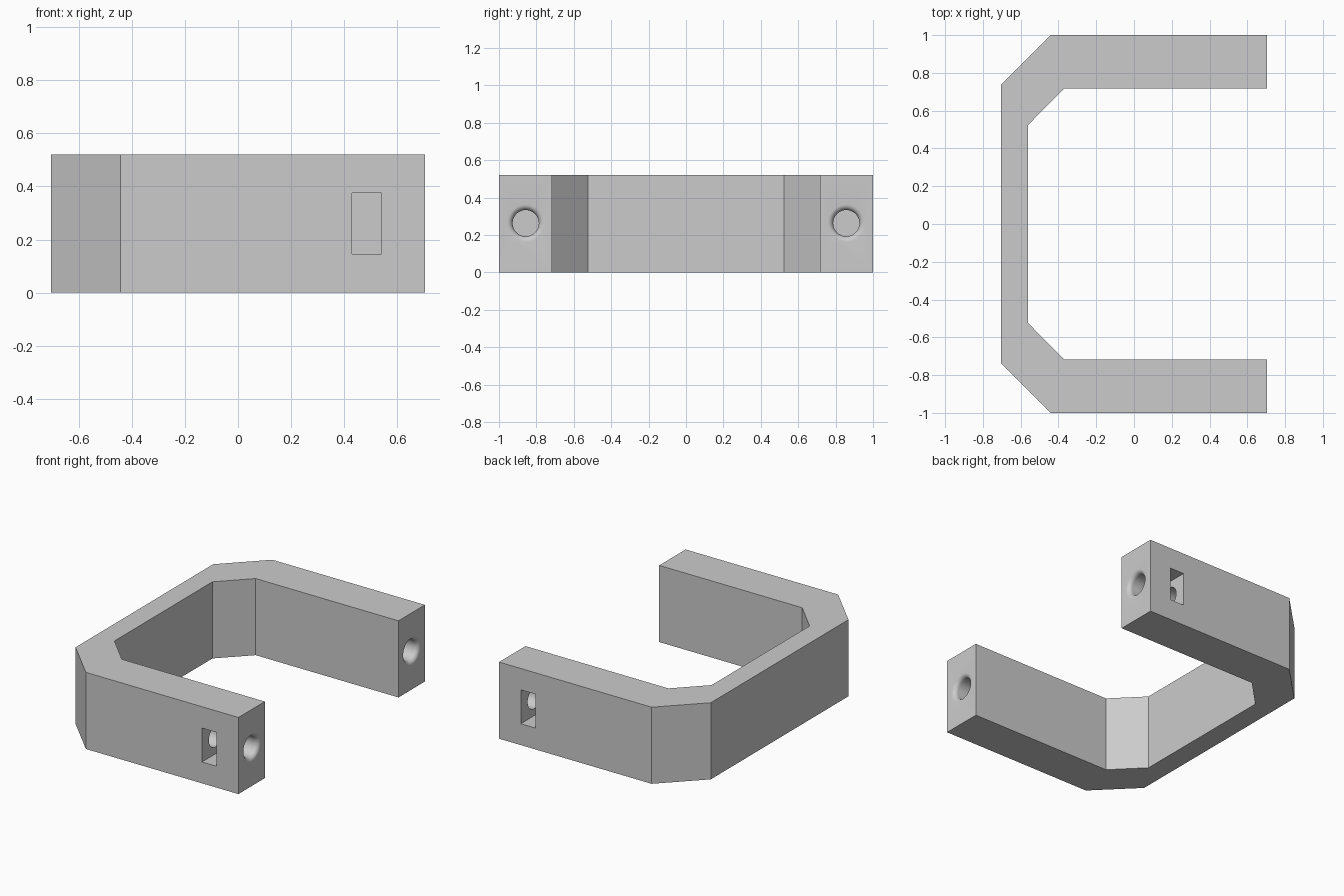
import bpy, bmesh, math
from mathutils import Vector

cube = bpy.data.objects.get("Cube")
if cube:
    bpy.data.objects.remove(cube, do_unlink=True)

HEIGHT, END_X = 0.52, 0.703
BORE_Y, BORE_Z = 0.857, 0.263
BORE_R, FLARE, BORE_BOTTOM = 0.07, 0.03, 0.2

grey = bpy.data.materials.new("plain grey")
grey.use_nodes = True
colour = (0.6, 0.6, 0.6, 1)
grey.diffuse_color = colour
grey.node_tree.nodes["Principled BSDF"].inputs["Base Color"].default_value = colour


def make_object(name, bm, smooth=False):
    bmesh.ops.recalc_face_normals(bm, faces=bm.faces[:])
    for f in bm.faces:
        f.smooth = smooth
    mesh = bpy.data.meshes.new(name)
    bm.to_mesh(mesh)
    bm.free()
    mesh.materials.append(grey)
    ob = bpy.data.objects.new(name, mesh)
    bpy.context.collection.objects.link(ob)
    return ob


def bracket():
    # Half outline from the outer to the inner side, mirrored across y
    outer = [(END_X, 1), (-0.442, 1), (-END_X, 0.738)]
    inner = [(-0.56, 0.525), (-0.37, 0.717), (END_X, 0.717)]
    flip = lambda pts: [(x, -y) for x, y in reversed(pts)]
    outline = outer + flip(outer) + flip(inner) + inner
    bm = bmesh.new()
    face = bm.faces.new([bm.verts.new((x, y, 0)) for x, y in outline])
    grown = bmesh.ops.extrude_face_region(bm, geom=[face])["geom"]
    bmesh.ops.translate(bm, vec=(0, 0, HEIGHT),
                        verts=[v for v in grown if isinstance(v, bmesh.types.BMVert)])
    return make_object("bracket", bm)


def bore_cutter(side):
    # Blind screw bore with a rounded mouth, revolved about its axis
    profile = [(BORE_BOTTOM, 0), (BORE_BOTTOM, BORE_R)]
    for i in range(9):
        a = math.pi / 2 * i / 8
        profile.append((END_X - FLARE * (1 - math.sin(a)),
                        BORE_R + FLARE * (1 - math.cos(a))))
    profile += [(END_X + 0.05, BORE_R + FLARE), (END_X + 0.05, 0)]
    bm = bmesh.new()
    centre = Vector((0, side * BORE_Y, BORE_Z))
    verts = [bm.verts.new(centre + Vector((x, 0, r))) for x, r in profile]
    edges = [bm.edges.new(pair) for pair in zip(verts, verts[1:])]
    bmesh.ops.spin(bm, geom=verts + edges, cent=centre, axis=(1, 0, 0),
                   angle=math.tau, steps=48, use_duplicate=False)
    bmesh.ops.remove_doubles(bm, verts=bm.verts[:], dist=0.0001)
    return make_object("bore_cutter", bm, smooth=True)


def pocket_cutter(side):
    # Nut slot entering from the outer side of the arm
    bm = bmesh.new()
    bmesh.ops.create_cube(bm, size=1)
    bmesh.ops.scale(bm, vec=(0.11, 0.3, 0.23), verts=bm.verts[:])
    bmesh.ops.translate(bm, vec=(0.485, side * 0.9, 0.26), verts=bm.verts[:])
    return make_object("pocket_cutter", bm)


body = bracket()
bpy.context.view_layer.objects.active = body
for side in (-1, 1):
    for cutter in (bore_cutter(side), pocket_cutter(side)):
        cutter.hide_render = True
        mod = body.modifiers.new("cut", "BOOLEAN")
        mod.operation, mod.solver, mod.object = "DIFFERENCE", "EXACT", cutter
        bpy.ops.object.modifier_apply(modifier=mod.name)
        bpy.data.objects.remove(cutter, do_unlink=True)

body.data.set_sharp_from_angle(angle=math.radians(30))
